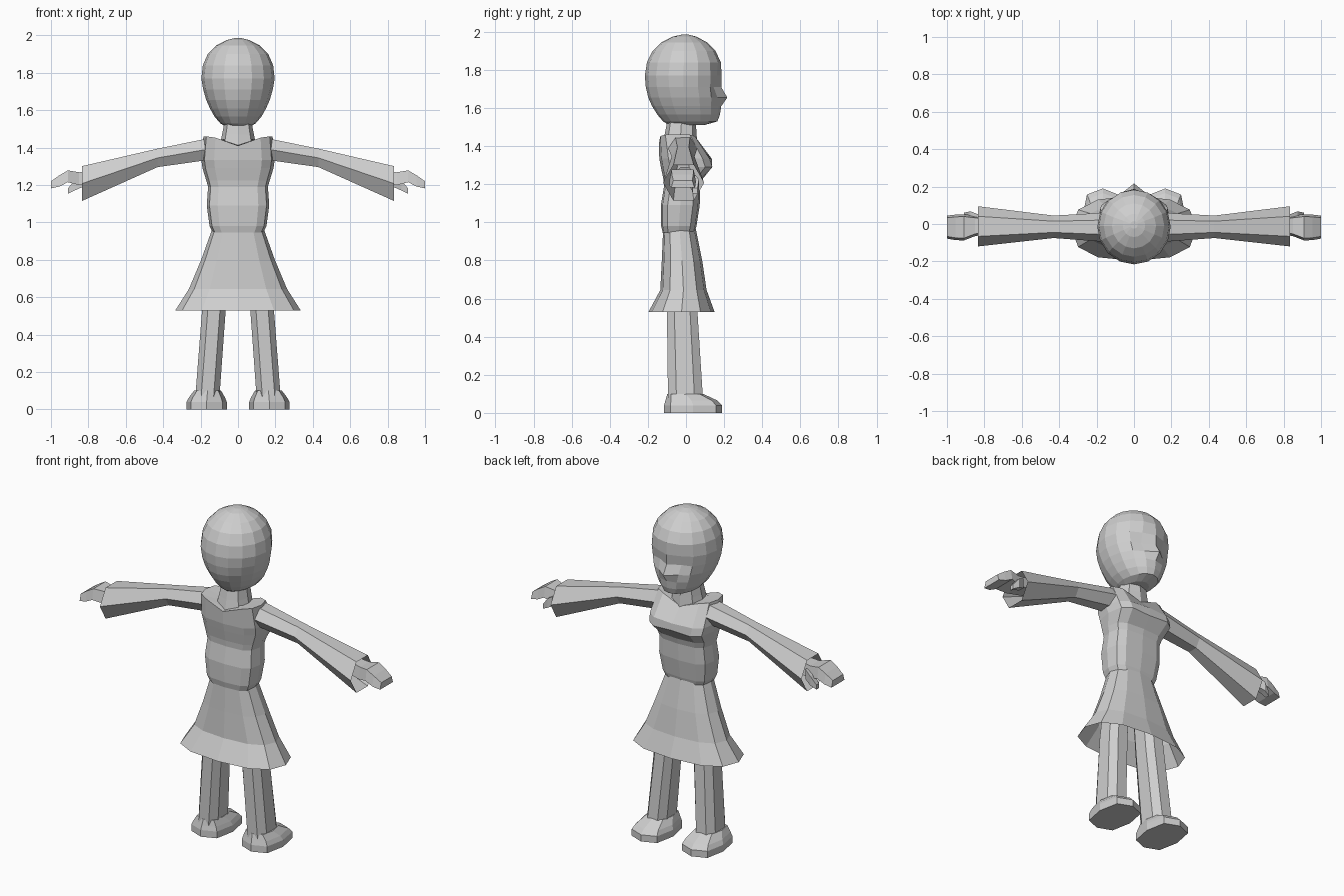
import bpy, bmesh, math

mat = bpy.data.materials.new("plain grey")
mat.diffuse_color = (0.62, 0.62, 0.62, 1)


def loft(name, rings, cap_start=True, cap_end=True):
    """Skin a list of equal-length point rings into one flat-shaded object."""
    bm = bmesh.new()
    vs = [[bm.verts.new(p) for p in r] for r in rings]
    n = len(vs[0])
    for a, b in zip(vs, vs[1:]):
        for i in range(n):
            j = (i + 1) % n
            bm.faces.new((a[i], a[j], b[j], b[i]))
    if cap_start:
        bm.faces.new(vs[0][::-1])
    if cap_end:
        bm.faces.new(vs[-1])
    bmesh.ops.recalc_face_normals(bm, faces=bm.faces[:])
    me = bpy.data.meshes.new(name)
    bm.to_mesh(me)
    bm.free()
    me.materials.append(mat)
    ob = bpy.data.objects.new(name, me)
    bpy.context.collection.objects.link(ob)
    return ob


def oval(a0, a1, b0, b1, n, power=1.0, turn=0.0):
    """Rounded section filling the box a0..a1, b0..b1; power < 1 is squarer."""
    pts = []
    for i in range(n):
        t = 2 * math.pi * (i + turn) / n
        c, s = math.cos(t), math.sin(t)
        c = math.copysign(abs(c) ** power, c) if abs(c) > 1e-6 else 0
        s = math.copysign(abs(s) ** power, s) if abs(s) > 1e-6 else 0
        pts.append(((a0 + a1) / 2 + c * (a1 - a0) / 2, (b0 + b1) / 2 + s * (b1 - b0) / 2))
    return pts


def level(z, x0, x1, y0, y1, n, power=1.0, turn=0.0):
    return [(x, y, z) for x, y in oval(x0, x1, y0, y1, n, power, turn)]


# Head: rounded skull, face looks toward +y
head = []
for z, w, y0, y1 in [(1.512, 0.065, -0.09, 0.10), (1.53, 0.095, -0.12, 0.165),
                     (1.565, 0.125, -0.15, 0.178), (1.61, 0.15, -0.178, 0.185),
                     (1.655, 0.17, -0.198, 0.19), (1.71, 0.186, -0.211, 0.185),
                     (1.77, 0.196, -0.216, 0.187), (1.84, 0.188, -0.205, 0.183),
                     (1.90, 0.162, -0.175, 0.155), (1.945, 0.118, -0.13, 0.11),
                     (1.975, 0.06, -0.07, 0.055), (1.985, 0.02, -0.025, 0.015)]:
    ring = level(z, -w, w, y0, y1, 16)
    if z == 1.655:                                  # nose tip
        ring[4] = (0, 0.217, z)
    if z in (1.71, 1.655, 1.77):                    # eye hollows
        for i in (3, 5):
            x, y, _ = ring[i]
            ring[i] = (x, y - (0.025 if z == 1.71 else 0.01), z)
    head.append(ring)
loft("head", head)

# Neck
loft("neck", [level(1.40, -0.10, 0.10, -0.125, 0.06, 8, 0.8),
              level(1.47, -0.085, 0.085, -0.11, 0.055, 8, 0.8),
              level(1.55, -0.07, 0.07, -0.095, 0.05, 8, 0.8)])

# Bodice with bust and dipped neckline
body = [level(z, -w, w, y0, y1, 12, 0.62) for z, w, y0, y1 in [
    (0.945, 0.135, -0.122, 0.045), (0.98, 0.152, -0.13, 0.055),
    (1.09, 0.167, -0.132, 0.072), (1.19, 0.16, -0.115, 0.075),
    (1.225, 0.17, -0.118, 0.085), (1.29, 0.19, -0.132, 0.15),
    (1.335, 0.196, -0.14, 0.135), (1.45, 0.185, -0.143, 0.055)]]
body.append(level(1.45, -0.105, 0.105, -0.125, 0.05, 12, 0.8))
for k in (-1, -2):
    body[k] = [(x, y, 1.41 + 0.05 * min(1, abs(x) / 0.14)) for x, y, _ in body[k]]
for i in (3,):                                      # crease between the breasts
    x, y, z = body[5][i]
    body[5][i] = (x, y - 0.02, z)
loft("bodice", body)

# Flared skirt, open underneath
loft("skirt", [level(z, -w, w, y0, y1, 12, 0.8) for z, w, y0, y1 in [
    (0.53, 0.335, -0.197, 0.15), (0.645, 0.262, -0.135, 0.108),
    (0.80, 0.197, -0.127, 0.085), (0.965, 0.138, -0.12, 0.052)]], cap_start=False)

for s, side in ((1, "right"), (-1, "left")):
    # Leg
    loft(side + "_leg", [level(z, *sorted((s * a, s * b)), y0, y1, 8, 0.75, 0.5)
                         for z, a, b, y0, y1 in [(0.07, 0.095, 0.232, -0.10, 0.095),
                                                 (0.53, 0.062, 0.196, -0.105, 0.065),
                                                 (0.80, 0.04, 0.165, -0.10, 0.06)]])
    # Shoe
    loft(side + "_shoe", [level(z, *sorted((s * a, s * b)), y0, y1, 8, 0.7)
                          for z, a, b, y0, y1 in [(0, 0.06, 0.275, -0.115, 0.19),
                                                  (0.04, 0.06, 0.275, -0.115, 0.19),
                                                  (0.065, 0.07, 0.262, -0.108, 0.165),
                                                  (0.10, 0.09, 0.235, -0.098, 0.09)]])
    # Sleeve, widening to an open cuff
    loft(side + "_sleeve", [[(s * x, y, z) for y, z in oval(y0, y1, z0, z1, 6)]
                            for x, y0, y1, z0, z1 in [(0.16, -0.095, 0.06, 1.325, 1.458),
                                                      (0.43, -0.075, 0.045, 1.288, 1.402),
                                                      (0.835, -0.12, 0.095, 1.10, 1.315)]],
         cap_end=False)
    # Hand with fingers bent down
    loft(side + "_hand", [[(s * x, y0, z0), (s * x, y1, z0), (s * x, y1 - 0.012, z1), (s * x, y0 + 0.012, z1)]
                          for x, y0, y1, z0, z1 in [(0.70, -0.04, 0.03, 1.22, 1.29),
                                                    (0.85, -0.065, 0.045, 1.20, 1.268),
                                                    (0.91, -0.088, 0.052, 1.215, 1.278),
                                                    (0.955, -0.086, 0.05, 1.192, 1.252),
                                                    (1.0, -0.078, 0.045, 1.182, 1.22)]])
    # Thumb
    loft(side + "_thumb", [[(s * x, y0, z0), (s * x, y1, z0), (s * x, y1, z1), (s * x, y0, z1)]
                           for x, y0, y1, z0, z1 in [(0.83, 0.015, 0.05, 1.19, 1.25),
                                                     (0.875, 0.03, 0.068, 1.17, 1.225),
                                                     (0.91, 0.035, 0.06, 1.152, 1.18)]])
